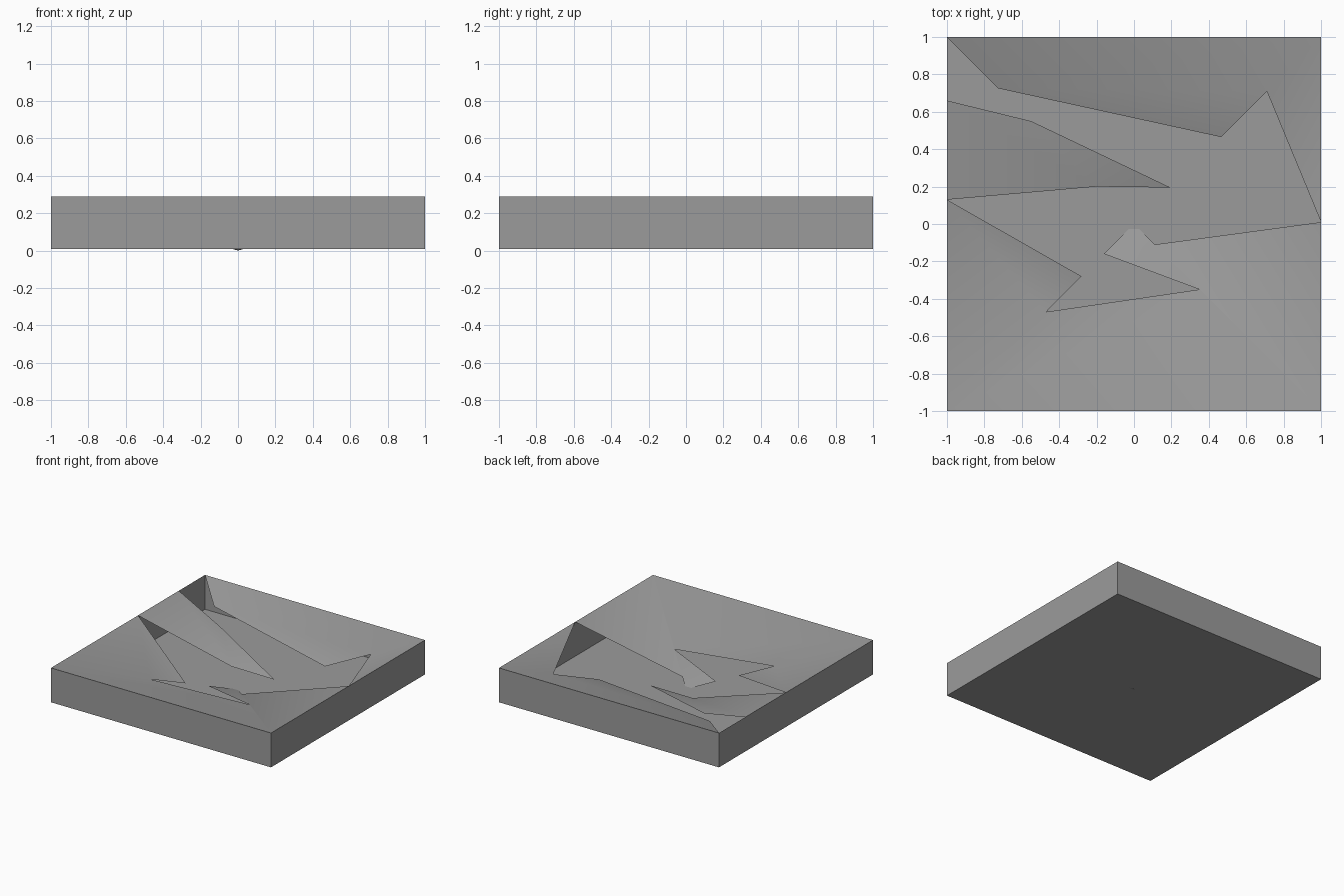
import bpy
import bmesh

cube = bpy.data.objects.get("Cube")
if cube:
    bpy.data.objects.remove(cube, do_unlink=True)

TOP = 0.29
FLOOR = 0.008

grey = bpy.data.materials.new("mid_grey")
grey.use_nodes = True
colour = (0.33, 0.33, 0.33, 1)
grey.diffuse_color = colour
grey.node_tree.nodes["Principled BSDF"].inputs["Base Color"].default_value = colour


def add_object(name, bm):
    mesh = bpy.data.meshes.new(name)
    bm.to_mesh(mesh)
    bm.free()
    obj = bpy.data.objects.new(name, mesh)
    obj.data.materials.append(grey)
    bpy.context.collection.objects.link(obj)
    return obj


# Block walls and base, open at the top
bm = bmesh.new()
bmesh.ops.create_cube(bm, size=2)
for v in bm.verts:
    v.co.z = TOP if v.co.z > 0 else FLOOR
lid = [f for f in bm.faces if f.normal.z > 0.5]
bmesh.ops.delete(bm, geom=lid, context='FACES_ONLY')
add_object("block_walls_and_base", bm)

# Sunken top: an inverted pyramid with a zigzag opening.
# Diagonal points, named by corner (b back, f front, l left side of -x, r +x)
signs = {"bl": (-1, 1), "br": (1, 1), "fl": (-1, -1), "fr": (1, -1)}


def on(corner, t):
    sx, sy = signs[corner]
    return (sx * t, sy * t)


BL, BR, FL, FR = (on(c, 1) for c in ("bl", "br", "fl", "fr"))
bl_out, bl_mid, bl_in = (on("bl", t) for t in (0.725, 0.55, 0.2))
br_out, br_mid, br_in = (on("br", t) for t in (0.71, 0.465, 0.195))
fl_out, fl_mid, fl_in = (on("fl", t) for t in (0.47, 0.28, 0.16))
fr_out, fr_in = on("fr", 0.35), on("fr", 0.11)
left_high, left_low, right_mid = (-1, 0.66), (-1, 0.13), (1, 0.01)
apex = (0, 0)

patches = [
    [BL, bl_out, br_mid, br_out, BR],          # back slope
    [bl_mid, bl_in, br_in],                    # back sliver
    [left_high, left_low, bl_in, bl_mid],      # -x side, upper
    [left_low, FL, fl_out, fl_mid],            # -x side, lower
    [FL, FR, fr_out, fl_out],                  # front slope
    [fl_in, fr_out, fr_in, apex],              # front tip
    [fr_in, fr_out, FR, right_mid],            # +x side, lower
    [br_out, right_mid, BR],                   # +x side, upper
]

bm = bmesh.new()
verts = {}
for patch in patches:
    for p in patch:
        if p not in verts:
            verts[p] = bm.verts.new((p[0], p[1], TOP * max(abs(p[0]), abs(p[1]))))
    face = bm.faces.new([verts[p] for p in patch])
    face.normal_update()
    if face.normal.z < 0:
        face.normal_flip()
slope = add_object("sunken_top", bm)

bpy.ops.object.select_all(action='DESELECT')
slope.select_set(True)
bpy.context.view_layer.objects.active = slope
bpy.ops.object.shade_smooth_by_angle()
